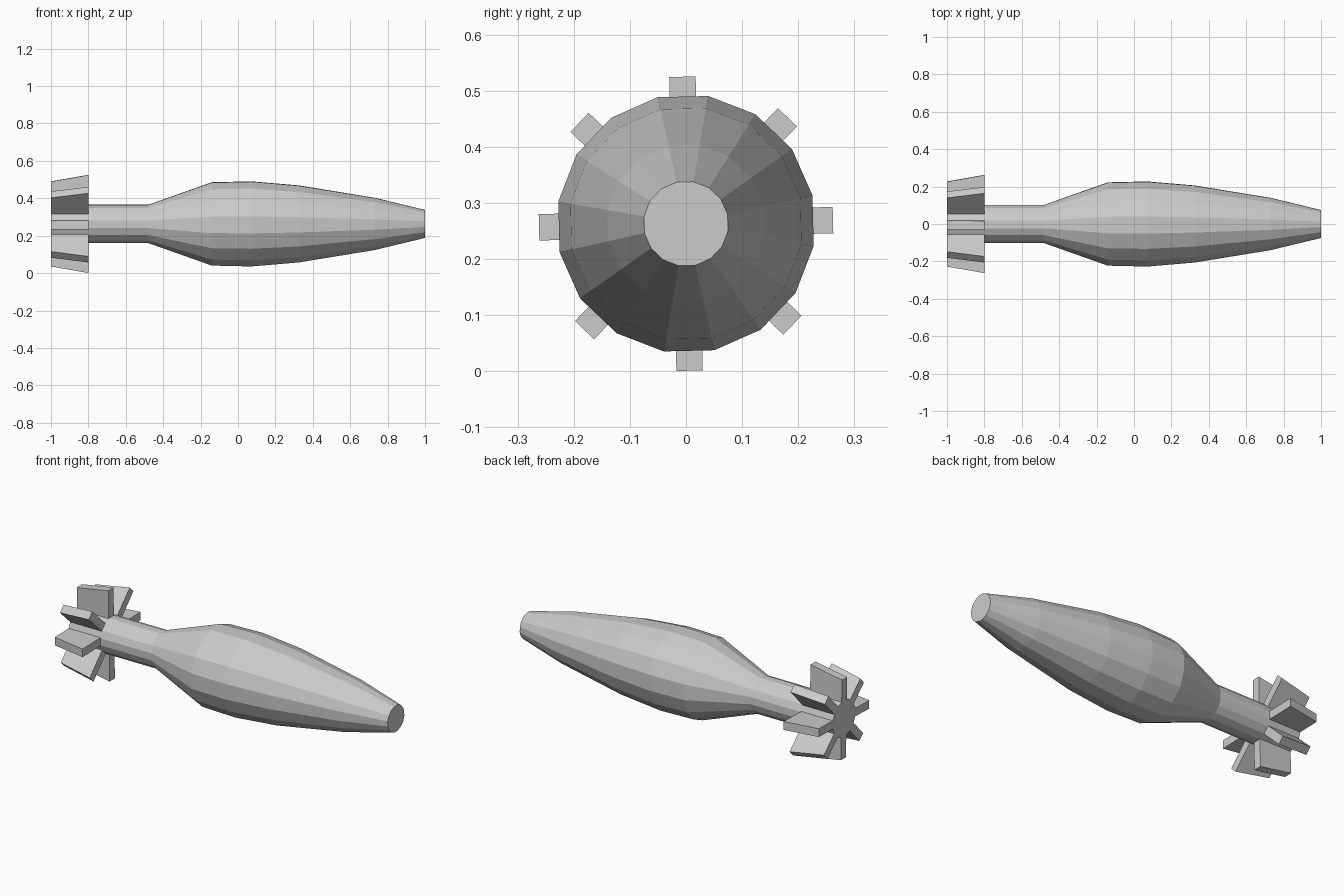
import bpy
import bmesh
from math import cos, sin, radians, hypot
from mathutils import Matrix

cube = bpy.data.objects.get("Cube")
if cube:
    bpy.data.objects.remove(cube, do_unlink=True)

AXIS_Z = 0.263
SIDES = 16
TWIST = radians(1.4)

grey = bpy.data.materials.new("light_grey")
grey.use_nodes = True
grey.diffuse_color = (0.6, 0.6, 0.6, 1)
grey.node_tree.nodes["Principled BSDF"].inputs["Base Color"].default_value = (0.6, 0.6, 0.6, 1)


def finish(name, bm):
    """Turn a bmesh into a flat-shaded object lying on the long axis."""
    bmesh.ops.recalc_face_normals(bm, faces=bm.faces)
    mesh = bpy.data.meshes.new(name)
    bm.to_mesh(mesh)
    bm.free()
    mesh.materials.append(grey)
    obj = bpy.data.objects.new(name, mesh)
    obj.location.z = AXIS_Z
    bpy.context.collection.objects.link(obj)


# Body: (x, radius) profile turned about the x axis
profile = [(-1, 0.104), (-0.48, 0.104), (-0.14, 0.226), (0.07, 0.231),
           (0.325, 0.209), (0.73, 0.142), (1, 0.076)]
bm = bmesh.new()
rings = []
for x, r in profile:
    angles = [TWIST + radians(360 / SIDES) * (i + 0.5) for i in range(SIDES)]
    rings.append([bm.verts.new((x, r * cos(a), r * sin(a))) for a in angles])
for a, b in zip(rings, rings[1:]):
    for i in range(SIDES):
        j = (i + 1) % SIDES
        bm.faces.new((a[i], a[j], b[j], b[i]))
bm.faces.new(rings[0])
bm.faces.new(rings[-1])
finish("body", bm)

# Tail fins: eight tapered plates around the shaft
HALF = 0.0235
outline = [(-1, 0.09), (-0.8, 0.09), (-0.8, 0.262), (-1, 0.227)]
for k in range(8):
    bm = bmesh.new()
    base = bm.faces.new([bm.verts.new((x, -HALF, z)) for x, z in outline])
    side = bmesh.ops.extrude_face_region(bm, geom=[base])["geom"]
    moved = [v for v in side if isinstance(v, bmesh.types.BMVert)]
    bmesh.ops.translate(bm, verts=moved, vec=(0, 2 * HALF, 0))
    turn = Matrix.Rotation(TWIST + radians(45 * k), 3, "X")
    bmesh.ops.rotate(bm, verts=bm.verts, cent=(0, 0, 0), matrix=turn)
    finish(f"tail_fin_{k + 1}", bm)
